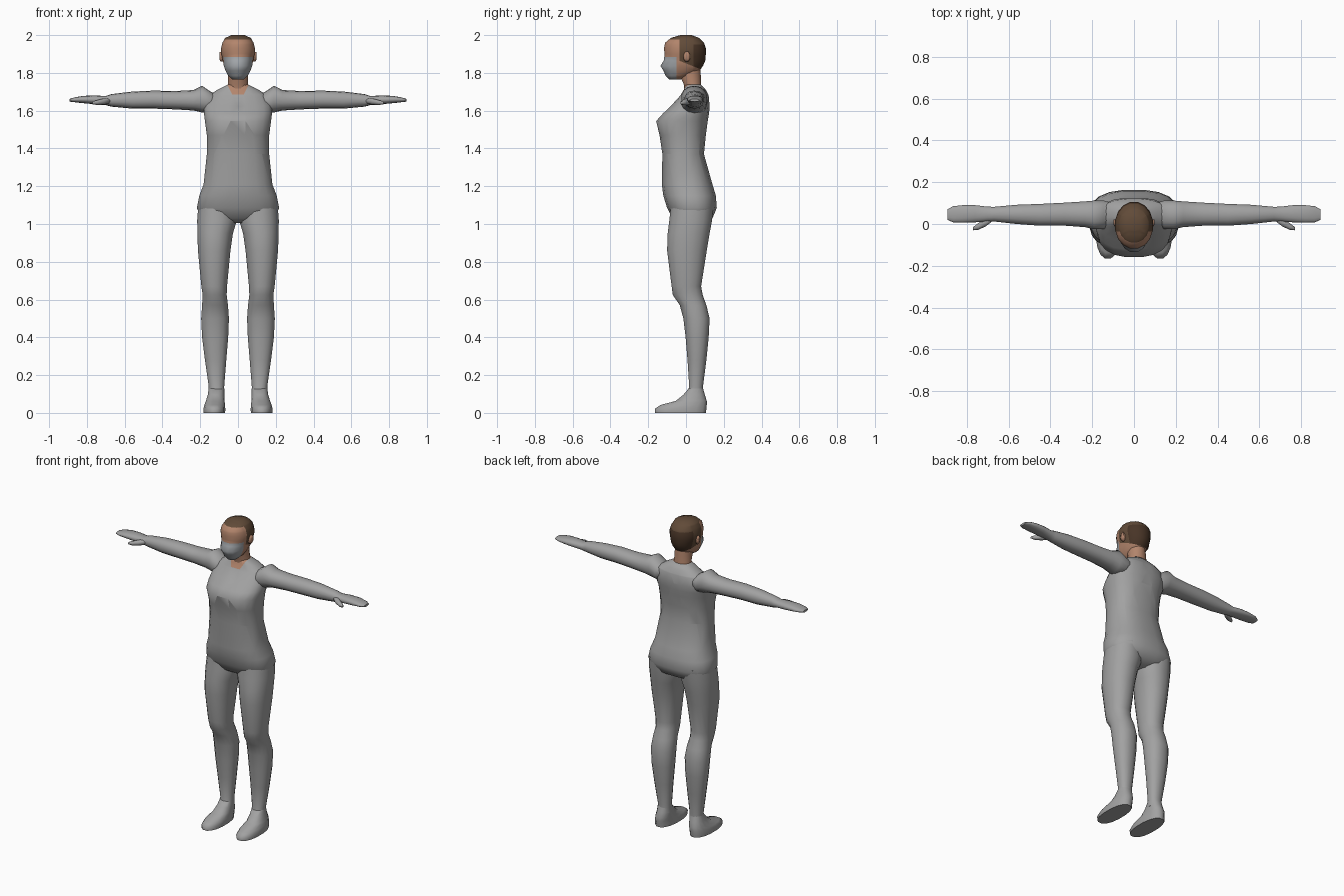
import bpy, bmesh, math
from mathutils import Vector


def material(name, r, g, b):
    m = bpy.data.materials.new(name)
    m.diffuse_color = (r, g, b, 1)
    return m


GREY = material("suit grey", 0.36, 0.36, 0.36)
SKIN = material("skin", 0.45, 0.235, 0.15)
HAIR = material("hair brown", 0.12, 0.07, 0.04)
DARK = material("dark hair", 0.065, 0.035, 0.02)
MASK = material("mask grey", 0.36, 0.38, 0.40)


def loft(name, axis, rows, mats, n=16, power=2.0, side=1, cuts=(), rule=None, angle=60):
    """Skin rounded rings; each row is position, then the two cross extents."""
    bm = bmesh.new()
    rings = []
    for t, a0, a1, b0, b1 in rows:
        ring = []
        for i in range(n):
            w = 2 * math.pi * (i + 0.5) / n
            c, s = math.cos(w), math.sin(w)
            k = math.cos(math.pi / n)
            u = math.copysign(abs(c) ** (2 / power), c) / k ** (2 / power)
            v = math.copysign(abs(s) ** (2 / power), s) / k ** (2 / power)
            a = (a0 + a1) / 2 + u * (a1 - a0) / 2
            b = (b0 + b1) / 2 + v * (b1 - b0) / 2
            p = (a, b, t) if axis == 'z' else (t, a, b)
            ring.append(bm.verts.new((p[0] * side, p[1], p[2])))
        rings.append(ring)
    for lo, hi in zip(rings, rings[1:]):
        for i in range(n):
            j = (i + 1) % n
            bm.faces.new((lo[i], lo[j], hi[j], hi[i]))
    bm.faces.new(rings[0])
    bm.faces.new(rings[-1])
    bmesh.ops.recalc_face_normals(bm, faces=bm.faces[:])
    # cut clean colour borders
    for co, no in cuts:
        bmesh.ops.bisect_plane(bm, geom=bm.verts[:] + bm.edges[:] + bm.faces[:],
                               plane_co=Vector(co), plane_no=Vector(no))
    if rule:
        for f in bm.faces:
            f.material_index = rule(f.calc_center_median())
    me = bpy.data.meshes.new(name)
    bm.to_mesh(me)
    bm.free()
    ob = bpy.data.objects.new(name, me)
    bpy.context.collection.objects.link(ob)
    for m in mats:
        me.materials.append(m)
    bpy.ops.object.select_all(action='DESELECT')
    ob.select_set(True)
    bpy.context.view_layer.objects.active = ob
    bpy.ops.object.shade_smooth_by_angle(angle=math.radians(angle))
    return ob


def sym(rows):
    """Rows given as height, half width, front, back."""
    return [(z, -w, w, y0, y1) for z, w, y0, y1 in rows]


# torso, with the bare neckline coloured as skin
def neckline(p):
    return int(p.z > 1.685 and p.y < 0.04 and abs(p.x) < 0.03 + (p.z - 1.685) * 0.5)


loft("torso", 'z', sym([
    (1.005, 0.06, -0.03, 0.08), (1.03, 0.19, -0.07, 0.14), (1.085, 0.218, -0.10, 0.163),
    (1.15, 0.205, -0.12, 0.158), (1.21, 0.182, -0.128, 0.14), (1.37, 0.165, -0.125, 0.095),
    (1.47, 0.165, -0.14, 0.105), (1.545, 0.175, -0.158, 0.115), (1.585, 0.18, -0.122, 0.122),
    (1.625, 0.178, -0.08, 0.125), (1.68, 0.155, -0.03, 0.12), (1.71, 0.11, -0.012, 0.105),
    (1.738, 0.055, -0.005, 0.08)]), [GREY, SKIN], n=20, power=2.5,
    cuts=[((0, 0, 1.685), (0, 0, 1)), ((0.03, 0, 1.685), (1, 0, -0.5)),
          ((-0.03, 0, 1.685), (1, 0, 0.5))], rule=neckline)

for side, tag in ((1, "left"), (-1, "right")):
    # leg from hip to ankle
    loft(tag + "_leg", 'z', [
        (0.09, 0.072, 0.155, 0.00, 0.095), (0.14, 0.073, 0.155, 0.017, 0.09),
        (0.28, 0.062, 0.175, 0.008, 0.108), (0.40, 0.052, 0.19, -0.002, 0.12),
        (0.50, 0.048, 0.195, -0.014, 0.125), (0.57, 0.053, 0.19, -0.033, 0.108),
        (0.625, 0.06, 0.187, -0.07, 0.088), (0.67, 0.058, 0.194, -0.076, 0.08),
        (0.86, 0.04, 0.212, -0.10, 0.11), (0.95, 0.027, 0.215, -0.097, 0.125),
        (1.02, 0.006, 0.216, -0.088, 0.138), (1.10, 0.01, 0.21, -0.08, 0.145)],
        [GREY], side=side, power=2.2)
    # foot
    loft(tag + "_foot", 'z', [
        (0.0, 0.068, 0.182, -0.163, 0.105), (0.022, 0.067, 0.183, -0.165, 0.108),
        (0.042, 0.069, 0.178, -0.135, 0.11), (0.063, 0.071, 0.17, -0.055, 0.11),
        (0.095, 0.073, 0.16, -0.015, 0.1), (0.13, 0.074, 0.155, 0.015, 0.09)],
        [GREY], side=side, power=2.3)
    # arm with flat mitten hand
    loft(tag + "_arm", 'x', [
        (0.10, 0.01, 0.10, 1.62, 1.68), (0.145, -0.025, 0.112, 1.585, 1.70),
        (0.19, -0.025, 0.112, 1.592, 1.73), (0.235, -0.015, 0.108, 1.602, 1.708),
        (0.33, -0.008, 0.102, 1.608, 1.703), (0.45, -0.008, 0.096, 1.612, 1.705),
        (0.56, 0.0, 0.092, 1.612, 1.70), (0.67, 0.012, 0.082, 1.622, 1.687),
        (0.70, 0.012, 0.083, 1.63, 1.677), (0.76, 0.008, 0.09, 1.635, 1.68),
        (0.82, 0.006, 0.09, 1.64, 1.678), (0.865, 0.008, 0.085, 1.645, 1.67),
        (0.893, 0.02, 0.07, 1.648, 1.662)], [GREY], side=side, n=14, power=2.2)
    # thumb
    loft(tag + "_thumb", 'x', [
        (0.675, 0.015, 0.045, 1.64, 1.665), (0.71, -0.012, 0.03, 1.632, 1.665),
        (0.745, -0.028, 0.004, 1.63, 1.656), (0.77, -0.03, -0.015, 1.634, 1.648)],
        [GREY], side=side, n=8)
    # ear
    loft(tag + "_ear", 'x', [
        (0.075, -0.015, 0.015, 1.86, 1.91), (0.093, -0.012, 0.022, 1.86, 1.912),
        (0.099, -0.002, 0.02, 1.872, 1.908)], [SKIN], side=side, n=8)

# neck
loft("neck", 'z', sym([
    (1.69, 0.062, -0.008, 0.085), (1.74, 0.053, -0.012, 0.08),
    (1.79, 0.052, -0.035, 0.078), (1.83, 0.05, -0.04, 0.075)]), [SKIN], n=12)


# head: skin, top hair, darker back hair, face mask
def head_colour(p):
    if p.z < 1.885 and p.y < -0.05:
        return 3
    hairline = 1.85 - 0.4 * p.y
    if p.z > 1.978 or (p.y > -0.035 and p.z > hairline):
        return 2 if p.y > 0.04 and p.z < 1.95 else 1
    return 0


loft("head", 'z', sym([
    (1.765, 0.03, -0.09, -0.03), (1.785, 0.052, -0.108, 0.03), (1.812, 0.066, -0.12, 0.072),
    (1.837, 0.075, -0.135, 0.09), (1.865, 0.08, -0.118, 0.102), (1.90, 0.088, -0.113, 0.105),
    (1.93, 0.09, -0.117, 0.105), (1.96, 0.082, -0.11, 0.095), (1.985, 0.068, -0.08, 0.07),
    (2.0, 0.035, -0.03, 0.03)]), [SKIN, HAIR, DARK, MASK], n=16, power=2.1,
    cuts=[((0, 0, 1.885), (0, 0, 1)), ((0, -0.05, 0), (0, 1, 0)), ((0, 0, 1.978), (0, 0, 1)),
          ((0, -0.035, 0), (0, 1, 0)), ((0, 0, 1.85), (0, 0.4, 1)),
          ((0, 0.04, 0), (0, 1, 0)), ((0, 0, 1.95), (0, 0, 1))], rule=head_colour)
